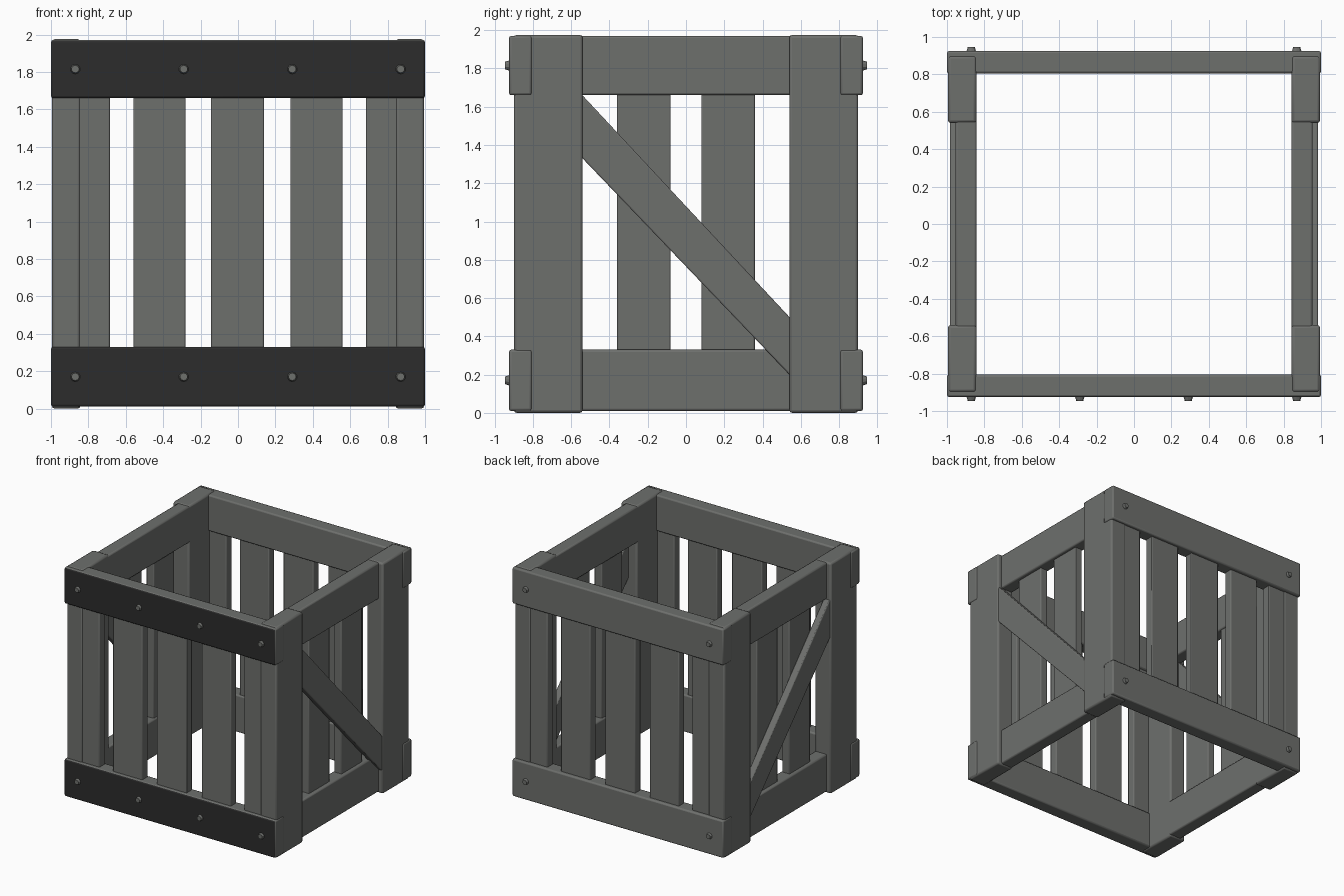
import bpy
import bmesh
from mathutils import Matrix, Vector

cube = bpy.data.objects.get("Cube")
if cube:
    bpy.data.objects.remove(cube, do_unlink=True)


def material(name, color):
    m = bpy.data.materials.new(name)
    m.diffuse_color = color
    m.use_nodes = True
    m.node_tree.nodes["Principled BSDF"].inputs["Base Color"].default_value = color
    return m


GREY = material("weathered grey", (0.155, 0.16, 0.152, 1))
DARK = material("dark grey", (0.025, 0.025, 0.025, 1))


def finish(name, bm, bevel=0.0):
    bmesh.ops.recalc_face_normals(bm, faces=bm.faces)
    mesh = bpy.data.meshes.new(name)
    bm.to_mesh(mesh)
    bm.free()
    mesh.materials.append(GREY)
    mesh.materials.append(DARK)
    ob = bpy.data.objects.new(name, mesh)
    bpy.context.collection.objects.link(ob)
    if bevel:
        mod = ob.modifiers.new("worn edges", "BEVEL")
        mod.width = bevel
        mod.segments = 2
    return ob


def plank(name, x, y, z, bevel=0.012):
    """Box between the given (low, high) pairs."""
    lo, hi = (Vector(v) for v in zip(x, y, z))
    bm = bmesh.new()
    bmesh.ops.create_cube(bm, size=1)
    for v in bm.verts:
        v.co = Vector(a * b for a, b in zip(v.co, hi - lo)) + (lo + hi) / 2
    return finish(name, bm, bevel)


def span(sign, a, b):
    return sorted((sign * a, sign * b))


LOW, HIGH = (0.01, 0.33), (1.66, 1.97)
LEVELS = (("bottom", LOW), ("top", HIGH))

# Front and back walls: long rails over vertical slats
for wall, s in (("front", -1), ("back", 1)):
    for level, z in LEVELS:
        rail = plank(f"{wall}_{level}_rail", (-1, 1), span(s, 0.805, 0.925), z)
        if s < 0:  # dark outer face
            for p in rail.data.polygons:
                p.material_index = int(p.normal.y < -0.9)
    for i, x in enumerate(((-0.99, -0.685), (-0.56, -0.28), (-0.145, 0.14),
                           (0.28, 0.56), (0.685, 0.99))):
        plank(f"{wall}_slat_{i + 1}", x, span(s, 0.82, 0.895), (0.1, 1.9), 0.008)

# Side walls: corner posts, short rails, slats and a diagonal brace
for side, s in (("left", 1), ("right", -1)):
    for end, e in (("front", -1), ("back", 1)):
        plank(f"{side}_{end}_post", span(s, 0.842, 0.995),
              span(e, 0.54, 0.9), (0, 1.975), 0.015)
        plank(f"{side}_{end}_slat", span(s, 0.855, 0.925),
              span(e, 0.08, 0.36), (0.1, 1.9), 0.008)
    for level, z in LEVELS:
        plank(f"{side}_{level}_rail", span(s, 0.842, 0.955), (-0.6, 0.6), z)

    bm = bmesh.new()
    outline = ((-0.56, 1.68), (0.56, 0.48), (0.56, 0.18), (-0.56, 1.35))
    face = bm.faces.new([bm.verts.new((s * 0.925, y, z)) for y, z in outline])
    grown = bmesh.ops.extrude_face_region(bm, geom=[face])["geom"]
    bmesh.ops.translate(bm, vec=(s * 0.06, 0, 0),
                        verts=[v for v in grown if isinstance(v, bmesh.types.BMVert)])
    finish(f"{side}_diagonal_brace", bm, 0.008)

# Bolts: four per front rail, one at each end of the back rails
for wall, s, places in (("front", -1, (-0.87, -0.29, 0.29, 0.87)),
                        ("back", 1, (-0.87, 0.87))):
    for level, z in (("bottom", 0.17), ("top", 1.815)):
        for i, x in enumerate(places):
            bm = bmesh.new()
            turn = Matrix.Rotation(-s * 1.5708, 4, "X")
            bmesh.ops.create_cone(
                bm, cap_ends=True, segments=10, radius1=0.032, radius2=0.02,
                depth=0.04, matrix=Matrix.Translation((x, s * 0.925, z)) @ turn)
            finish(f"{wall}_{level}_bolt_{i + 1}", bm)

# Soft worn edges on all the planks
bpy.ops.object.select_all(action="DESELECT")
for ob in bpy.context.collection.objects:
    if ob.type == "MESH" and ob.modifiers:
        ob.select_set(True)
        bpy.context.view_layer.objects.active = ob
bpy.ops.object.shade_smooth_by_angle()
